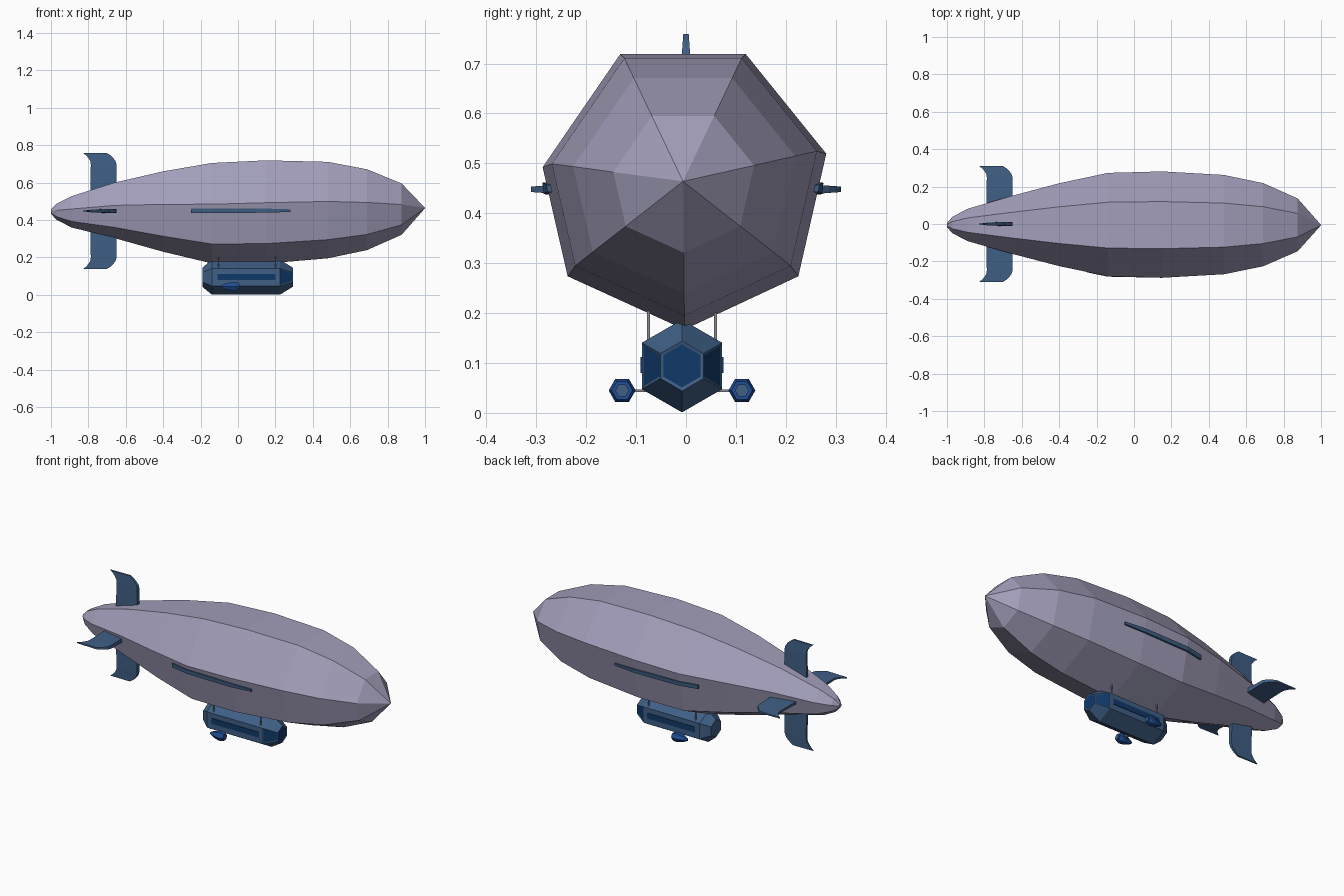
import bpy, bmesh, math
from mathutils import Vector, Matrix

if "Cube" in bpy.data.objects:
    bpy.data.objects.remove(bpy.data.objects["Cube"])


def mat(name, rgb):
    m = bpy.data.materials.new(name)
    m.diffuse_color = (*rgb, 1)
    m.use_nodes = True
    m.node_tree.nodes["Principled BSDF"].inputs["Base Color"].default_value = m.diffuse_color
    return m


LAVENDER = mat("lavender_fabric", (0.36, 0.34, 0.49))
SLATE = mat("slate_blue", (0.05, 0.115, 0.235))
NAVY = mat("navy_glass", (0.005, 0.04, 0.14))
BLUE = mat("engine_blue", (0.014, 0.075, 0.30))
GREY = mat("strut_grey", (0.25, 0.25, 0.30))


def make(name, bm, *mats):
    bmesh.ops.recalc_face_normals(bm, faces=bm.faces)
    me = bpy.data.meshes.new(name)
    bm.to_mesh(me)
    bm.free()
    for m in mats:
        me.materials.append(m)
    ob = bpy.data.objects.new(name, me)
    bpy.context.collection.objects.link(ob)
    return ob


def loft(rings):
    """Skin a list of equal-length point rings and cap both ends."""
    bm = bmesh.new()
    rows = [[bm.verts.new(p) for p in ring] for ring in rings]
    n = len(rows[0])
    for a, b in zip(rows, rows[1:]):
        for i in range(n):
            j = (i + 1) % n
            bm.faces.new((a[i], a[j], b[j], b[i]))
    bm.faces.new(rows[0])
    bm.faces.new(rows[-1][::-1])
    return bm


def box(name, lo, hi, m):
    ring = lambda x: [(x, lo[1], lo[2]), (x, hi[1], lo[2]), (x, hi[1], hi[2]), (x, lo[1], hi[2])]
    return make(name, loft([ring(lo[0]), ring(hi[0])]), m)


def hexagon(x, y, z, r, turn=0.0):
    return [(x, y + r * math.sin(math.pi / 3 * i + turn), z + r * math.cos(math.pi / 3 * i + turn))
            for i in range(6)]


# Envelope: seven-sided section swept along x (x, radius, centre height)
Y0 = -0.006
SECTION = [(-0.434, 0.903), (0.434, 0.903), (0.99, 0.215), (0.797, -0.632),
           (0.01, -1.0), (-0.797, -0.632), (-0.97, 0.122)]
STATIONS = [(-1.0, 0.012, 0.445), (-0.97, 0.045, 0.446), (-0.89, 0.088, 0.448),
            (-0.66, 0.156, 0.459), (-0.40, 0.226, 0.456), (-0.14, 0.282, 0.450),
            (0.15, 0.290, 0.457), (0.48, 0.271, 0.466), (0.69, 0.227, 0.466),
            (0.875, 0.144, 0.465), (1.0, 0.001, 0.464)]
make("envelope", loft([[(x, Y0 + u * r, c + v * r) for u, v in SECTION]
                       for x, r, c in STATIONS]), LAVENDER)


def hull_y(x, z, side):
    """Y of the lower side panel of the envelope at (x, z)."""
    for (xa, ra, ca), (xb, rb, cb) in zip(STATIONS, STATIONS[1:]):
        if xa <= x <= xb:
            t = (x - xa) / (xb - xa)
            r, c = ra + (rb - ra) * t, ca + (cb - ca) * t
            (u1, v1), (u2, v2) = (SECTION[2], SECTION[3]) if side > 0 else (SECTION[6], SECTION[5])
            k = ((z - c) / r - v1) / (v2 - v1)
            return Y0 + r * (u1 + (u2 - u1) * k)


# Thin rub strips along both flanks
for side, label in ((-1, "front"), (1, "back")):
    rings = []
    for x, h in ((-0.25, 0.012), (-0.14, 0.012), (0.0, 0.012), (0.15, 0.011), (0.28, 0.007)):
        z = 0.45
        y = hull_y(x, z, side)
        rings.append([(x, y - side * 0.012, z - h), (x, y + side * 0.008, z - h),
                      (x, y + side * 0.010, z + h), (x, y - side * 0.012, z + h)])
    make(label + "_flank_strip", loft(rings), SLATE)

# Tail fins: swept-back curved outline, tapering to the tip (distance, rear x, fore x)
FIN = [(0.08, -0.79, -0.65), (0.25, -0.787, -0.65), (0.268, -0.79, -0.655),
       (0.287, -0.803, -0.67), (0.30, -0.815, -0.685), (0.311, -0.83, -0.703)]
for i, label in enumerate(("top", "front", "bottom", "back")):
    rings = []
    for d, xa, xb in FIN:
        t = 0.0135 - 0.008 * max(0, d - 0.2) / 0.11
        rings.append([(xa, -t * 0.6, d), (xb, -t, d), (xb, t, d), (xa, t * 0.6, d)])
    fin = loft(rings)
    bmesh.ops.transform(fin, verts=fin.verts, matrix=Matrix.Translation((0, 0, 0.448))
                        @ Matrix.Rotation(math.pi / 2 * i, 4, 'X'))
    make(label + "_tail_fin", fin, SLATE)

# Gondola: hexagonal cabin with tapered ends
GY, GZ = -0.008, 0.094
bm = loft([hexagon(-0.19, GY, GZ, 0.052), hexagon(-0.14, GY, GZ, 0.093),
           hexagon(0.225, GY, GZ, 0.093), hexagon(0.295, GY, GZ, 0.050)])
bmesh.ops.recalc_face_normals(bm, faces=bm.faces)
# windscreen: inset nose face and the two sloping cheek faces
bm.normal_update()
panes = [f for f in bm.faces if f.calc_center_median().x > 0.23
         and abs(f.normal.z) < 0.1]
res = bmesh.ops.inset_individual(bm, faces=panes, thickness=0.007, depth=-0.002)
for f in panes:
    f.material_index = 1
make("gondola", bm, SLATE, NAVY)

# Side windows, engines and suspension struts, mirrored about the cabin
for s, label in ((-1, "front"), (1, "back")):
    y = GY + s * 0.0805
    box(label + "_side_window", (-0.11, y - 0.003, 0.080), (0.20, y + 0.003, 0.112), NAVY)

    ey, ez = GY + s * 0.12, 0.045
    make(label + "_engine", loft([hexagon(x, ey, ez, r, math.pi / 6) for x, r in
         ((-0.088, 0.007), (-0.065, 0.018), (-0.03, 0.027), (-0.012, 0.027), (0.004, 0.021))]), BLUE)
    make(label + "_engine_hub", loft([hexagon(x, ey, ez, 0.014, math.pi / 6)
         for x in (0.0, 0.008)]), SLATE)
    ya, yb = sorted((GY + s * 0.07, GY + s * 0.10))
    box(label + "_engine_strut", (-0.035, ya, 0.042), (-0.025, yb, 0.047), GREY)

    for x, end in ((-0.105, "rear"), (0.20, "fore")):
        y = GY + s * 0.067
        box(f"{label}_{end}_suspension_strut", (x - 0.003, y - 0.003, 0.135),
            (x + 0.003, y + 0.003, 0.22), GREY)
